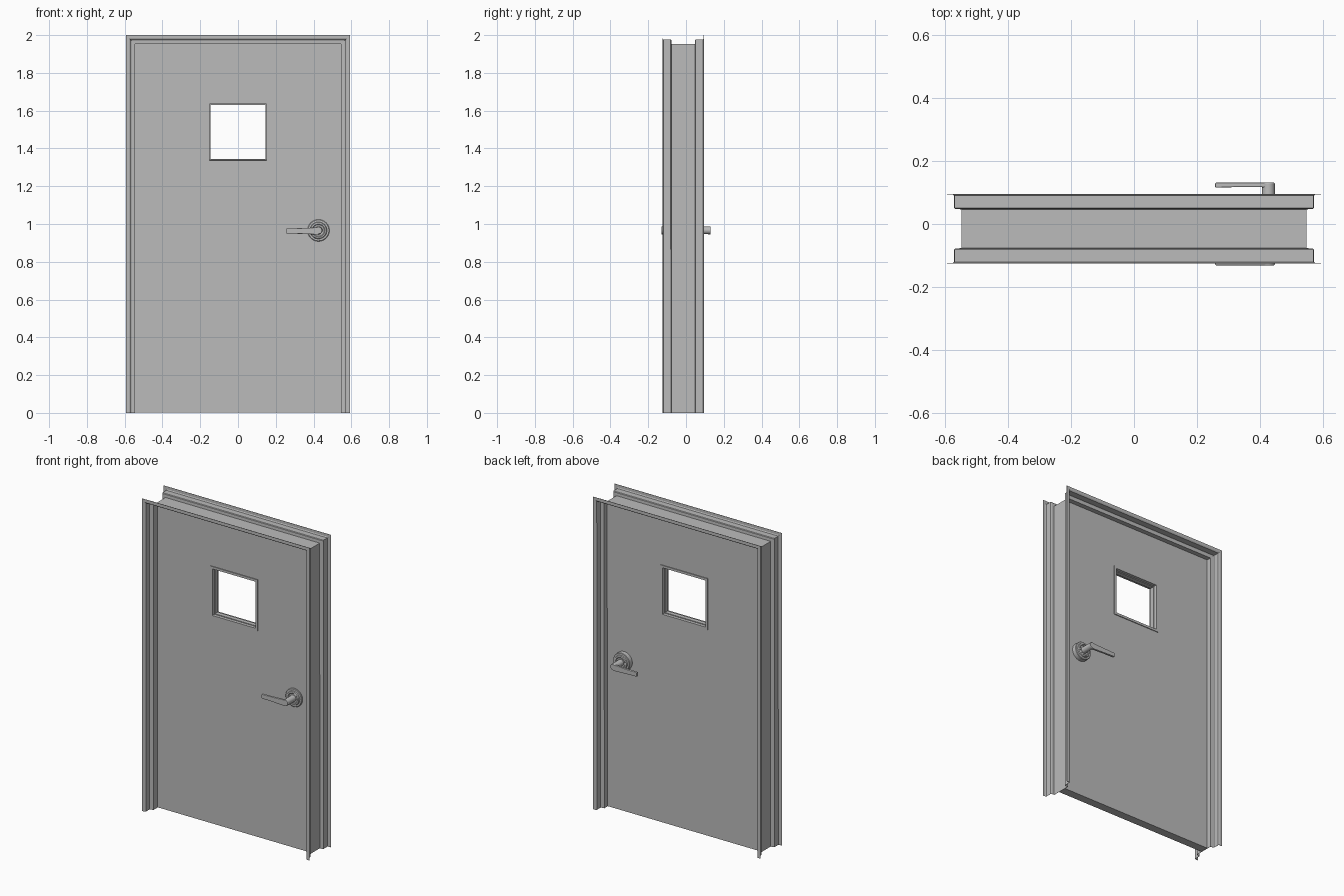
import bpy, bmesh, math

cube = bpy.data.objects.get("Cube")
if cube:
    bpy.data.objects.remove(cube, do_unlink=True)

GREY = (0.5, 0.5, 0.5, 1)
grey = bpy.data.materials.new("painted_grey")
grey.use_nodes = True
grey.diffuse_color = GREY
grey.node_tree.nodes["Principled BSDF"].inputs["Base Color"].default_value = GREY


def add_object(name, bm):
    bmesh.ops.remove_doubles(bm, verts=bm.verts, dist=0.00001)
    bmesh.ops.recalc_face_normals(bm, faces=bm.faces)
    mesh = bpy.data.meshes.new(name)
    bm.to_mesh(mesh)
    bm.free()
    mesh.materials.append(grey)
    obj = bpy.data.objects.new(name, mesh)
    bpy.context.collection.objects.link(obj)
    return obj


def skin(bm, rings, closed):
    """Join matching rings of points with quads."""
    rings = [[bm.verts.new(p) for p in ring] for ring in rings]
    for a, b in zip(rings, rings[1:]):
        n = len(a)
        for i in range(n if closed else n - 1):
            j = (i + 1) % n
            bm.faces.new((a[i], a[j], b[j], b[i]))
    return rings


def rectangle(half, low, high):
    return [(-half, low), (-half, high), (half, high), (half, low)]


def sweep(name, profile, path, closed):
    """Mitred sweep: path(offset) gives the x, z corners for a profile point."""
    bm = bmesh.new()
    skin(bm, [[(x, y, z) for x, z in path(o)] for o, y in profile], closed)
    return add_object(name, bm)


FRONT, BACK = -0.037, 0.017      # door faces
MIDDLE = -0.015                  # frame centre

# Pressed metal frame: wall flange, rabbet, stop, and the same again behind
half_frame = [(0.0, 0.109), (0.018, 0.109), (0.024, 0.105),
              (0.024, 0.066), (0.028, 0.063), (0.047, 0.062)]
frame_profile = [(o, MIDDLE - d) for o, d in half_frame]
frame_profile += [(o, MIDDLE + d) for o, d in reversed(half_frame)]
frame = sweep("door_frame", frame_profile,
              lambda o: rectangle(0.593 - o, 0, 2 - o), False)
sheet = frame.modifiers.new("sheet_thickness", 'SOLIDIFY')
sheet.thickness = 0.0012
sheet.offset = 0

# Door slab with a square opening
SILL, HEAD, SIDE = 1.322, 1.65, 0.167


def slab_path(t):
    outer = rectangle(0.546, 0.003, 1.953)
    inner = rectangle(SIDE - 0.012, SILL + 0.012, HEAD - 0.012)
    return outer if t == 0 else inner


sweep("door_slab", [(0, FRONT), (1, FRONT), (1, BACK), (0, BACK), (0, FRONT)],
      slab_path, True)

# Stepped trim lining the opening on both faces
half_trim = [(0, 0.026), (0, 0.032), (0.015, 0.032), (0.016, 0.014), (0.021, 0.014)]
centre = (FRONT + BACK) / 2
trim_profile = [(o, centre - d) for o, d in half_trim]
trim_profile += [(o, centre + d) for o, d in reversed(half_trim)]
sweep("window_trim", trim_profile,
      lambda o: rectangle(SIDE - o, SILL + o, HEAD - o), True)

# Lever handles on both faces
HUB_X, HUB_Z, SEGMENTS = 0.426, 0.966, 40
rosette = [(0.058, 0.012), (0.058, 0.044), (0.055, 0.047), (0.045, 0.048),
           (0.042, 0.054), (0.034, 0.056), (0.030, 0.053), (0.021, 0.053),
           (0.020, 0.060), (0.020, 0.128), (0.018, 0.131)]
lever = [(0.257, 0.115, 0.131, 0.013), (0.33, 0.117, 0.131, 0.015),
         (0.40, 0.117, 0.131, 0.018), (0.425, 0.115, 0.131, 0.019)]

for side, label in ((-1, "front"), (1, "back")):
    bm = bmesh.new()
    turns = [2 * math.pi * i / SEGMENTS for i in range(SEGMENTS)]
    rings = skin(bm, [[(HUB_X + r * math.cos(a), side * y, HUB_Z + r * math.sin(a))
                       for a in turns] for r, y in rosette], True)
    bm.faces.new(rings[0])
    bm.faces.new(rings[-1])
    hub = add_object(label + "_handle_rosette", bm)
    bpy.ops.object.select_all(action='DESELECT')
    bpy.context.view_layer.objects.active = hub
    hub.select_set(True)
    bpy.ops.object.shade_smooth_by_angle(angle=math.radians(30))

    bm = bmesh.new()
    rings = skin(bm, [[(x, side * y, HUB_Z - 0.003 + s * h)
                       for y, s in ((a, -1), (b, -1), (b, 1), (a, 1))]
                      for x, a, b, h in lever], True)
    bm.faces.new(rings[0])
    bm.faces.new(rings[-1])
    arm = add_object(label + "_handle_lever", bm)
    soft = arm.modifiers.new("soft_edges", 'BEVEL')
    soft.width = 0.003
    soft.segments = 2
